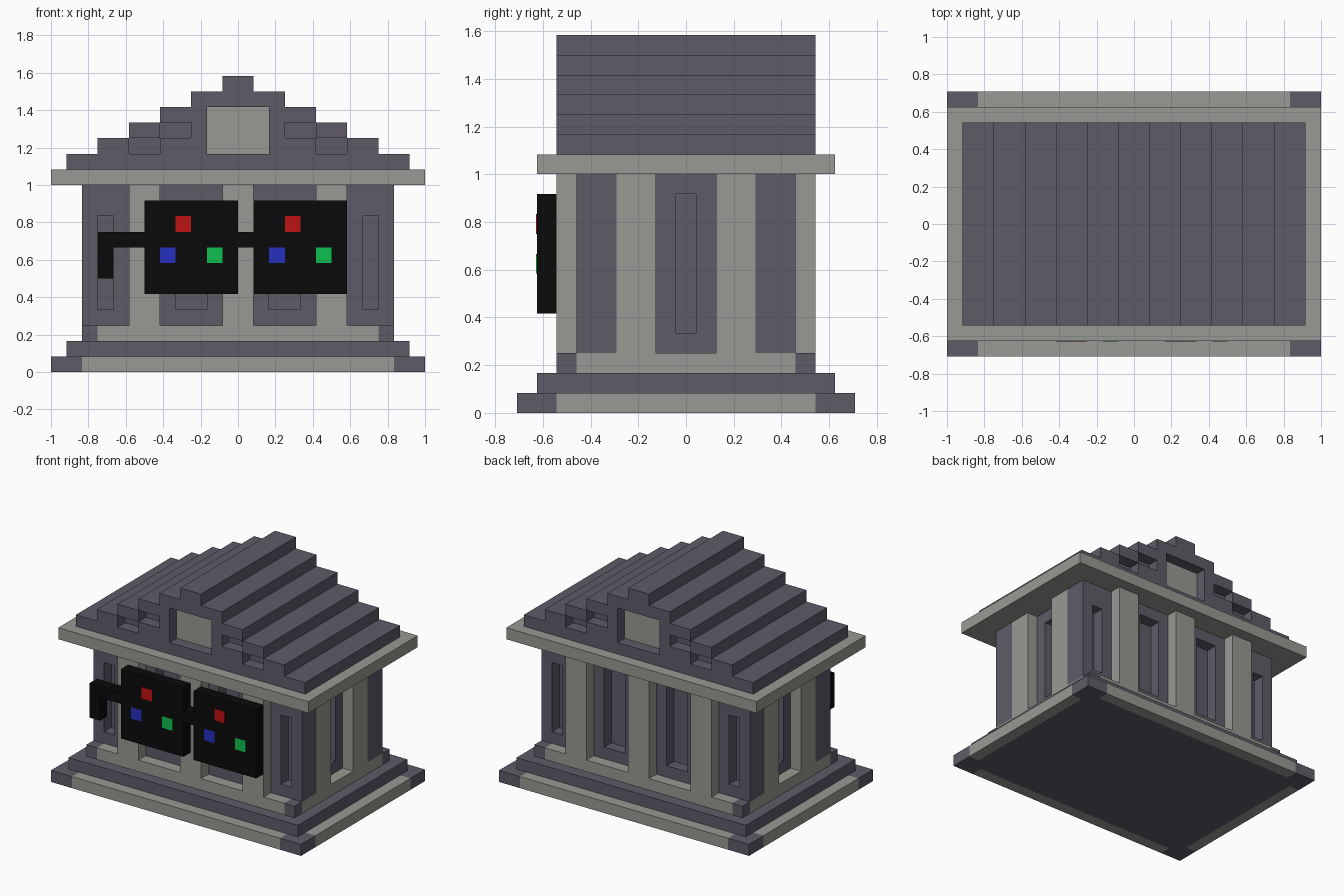
import bpy
import bmesh

U = 1 / 12  # building module

cube = bpy.data.objects.get("Cube")
if cube:
    bpy.data.objects.remove(cube, do_unlink=True)


def material(name, r, g, b):
    m = bpy.data.materials.new(name)
    m.use_nodes = True
    m.diffuse_color = (r, g, b, 1)
    m.node_tree.nodes["Principled BSDF"].inputs["Base Color"].default_value = (r, g, b, 1)
    return m


slate = material("dark slate", 0.114, 0.105, 0.136)
stone = material("light stone", 0.314, 0.314, 0.292)
black = material("black", 0.003, 0.003, 0.003)
red = material("red", 0.527, 0.006, 0.006)
blue = material("blue", 0.019, 0.03, 0.527)
green = material("green", 0.005, 0.527, 0.08)


def prism(name, outline, y0, y1, mat):
    """Extrude an x-z outline (in modules) from y0 to y1."""
    bm = bmesh.new()
    face = bm.faces.new([bm.verts.new((x * U, y0 * U, z * U)) for x, z in outline])
    new = bmesh.ops.extrude_face_region(bm, geom=[face])["geom"]
    bmesh.ops.translate(bm, vec=(0, (y1 - y0) * U, 0),
                        verts=[v for v in new if isinstance(v, bmesh.types.BMVert)])
    bmesh.ops.recalc_face_normals(bm, faces=bm.faces)
    mesh = bpy.data.meshes.new(name)
    bm.to_mesh(mesh)
    bm.free()
    mesh.materials.append(mat)
    ob = bpy.data.objects.new(name, mesh)
    bpy.context.collection.objects.link(ob)
    return ob


def box(name, xs, ys, zs, mat):
    (x0, x1), (z0, z1) = sorted(xs), zs
    y0, y1 = sorted(ys)
    return prism(name, [(x0, z0), (x1, z0), (x1, z1), (x0, z1)], y0, y1, mat)


def cut(ob, xs, ys, zs):
    """Carve a box out of an object."""
    cutter = box("cutter", xs, ys, zs, ob.data.materials[0])
    cutter.hide_render = True
    mod = ob.modifiers.new("cut", 'BOOLEAN')
    mod.operation = 'DIFFERENCE'
    mod.solver = 'EXACT'
    mod.object = cutter
    graph = bpy.context.evaluated_depsgraph_get()
    mesh = bpy.data.meshes.new_from_object(ob.evaluated_get(graph))
    ob.modifiers.clear()
    ob.data = mesh
    bpy.data.objects.remove(cutter, do_unlink=True)


SIDES = (-1, 1)

# Stepped base with dark corners
box("base_core", (-11, 11), (-7.5, 7.5), (0, 2), slate)
box("plinth", (-9, 9), (-6.5, 6.5), (2, 3), stone)
for s in SIDES:
    box("base_long_edge", (-10, 10), (7.5 * s, 8.5 * s), (0, 1), stone)
    box("base_short_edge", (11 * s, 12 * s), (-6.5, 6.5), (0, 1), stone)
    box("plinth_end", (9 * s, 10 * s), (-5.5, 5.5), (2, 3), stone)
    for t in SIDES:
        box("base_corner", (10 * s, 12 * s), (7.5 * t, 8.5 * t), (0, 1), slate)
        box("base_corner_return", (11 * s, 12 * s), (6.5 * t, 7.5 * t), (0, 1), slate)
        box("plinth_corner", (9 * s, 10 * s), (5.5 * t, 6.5 * t), (2, 3), slate)

# Walls with recessed ends and window niches
walls = box("walls", (-10, 10), (-5.5, 5.5), (3, 12), slate)
for s in SIDES:
    cut(walls, (9 * s, 11 * s), (-3.5, 3.5), (2, 13))
    cut(walls, (8 * s, 9.5 * s), (-0.5, 0.5), (4, 11))
    for t in SIDES:
        cut(walls, (8 * s, 9 * s), (4.5 * t, 6 * t), (4, 10))
        cut(walls, (2 * s, 4 * s), (4.5 * t, 6 * t), (4, 11))

# Columns
for s in SIDES:
    for x in (-6, 0, 6):
        box("long_side_column", (x - 1, x + 1), (5.5 * s, 6.5 * s), (3, 12), stone)
    for t in SIDES:
        box("end_column", (9 * s, 10 * s), (1.5 * t, 3.5 * t), (3, 12), stone)

# Eaves slab and stepped roof
box("eaves", (-12, 12), (-7.5, 7.5), (12, 13), stone)
right = []
for i in range(6):
    right += [(11 - 2 * i, 13 + i), (11 - 2 * i, 14 + i)]
roof = prism("roof", right + [(-x, z) for x, z in reversed(right)], -6.5, 6.5, slate)
for t in SIDES:
    cut(roof, (-2, 2), (5.5 * t, 7 * t), (14, 17))
    box("gable_panel", (-2, 2), (5.5 * t, 5.55 * t), (14, 17), stone)
    for s in SIDES:
        cut(roof, (5 * s, 7 * s), (5.5 * t, 7 * t), (14, 15))
        cut(roof, (3 * s, 5 * s), (5.5 * t, 7 * t), (15, 16))

# Black spectacles across the front
FRAME = (-7.5, -6.5)
box("spectacle_bridge", (0, 1), FRAME, (8, 9), black)
box("spectacle_arm", (-9, -6), FRAME, (8, 9), black)
box("spectacle_hook", (-9, -8), FRAME, (6, 8), black)
for x in (-6, 1):
    box("spectacle_lens", (x, x + 6), FRAME, (5, 11), black)
    for label, dx, z, mat in (("red", 2, 9, red), ("blue", 1, 7, blue), ("green", 4, 7, green)):
        box(label + "_spot", (x + dx, x + dx + 1), (-7.53, -7.5), (z, z + 1), mat)
